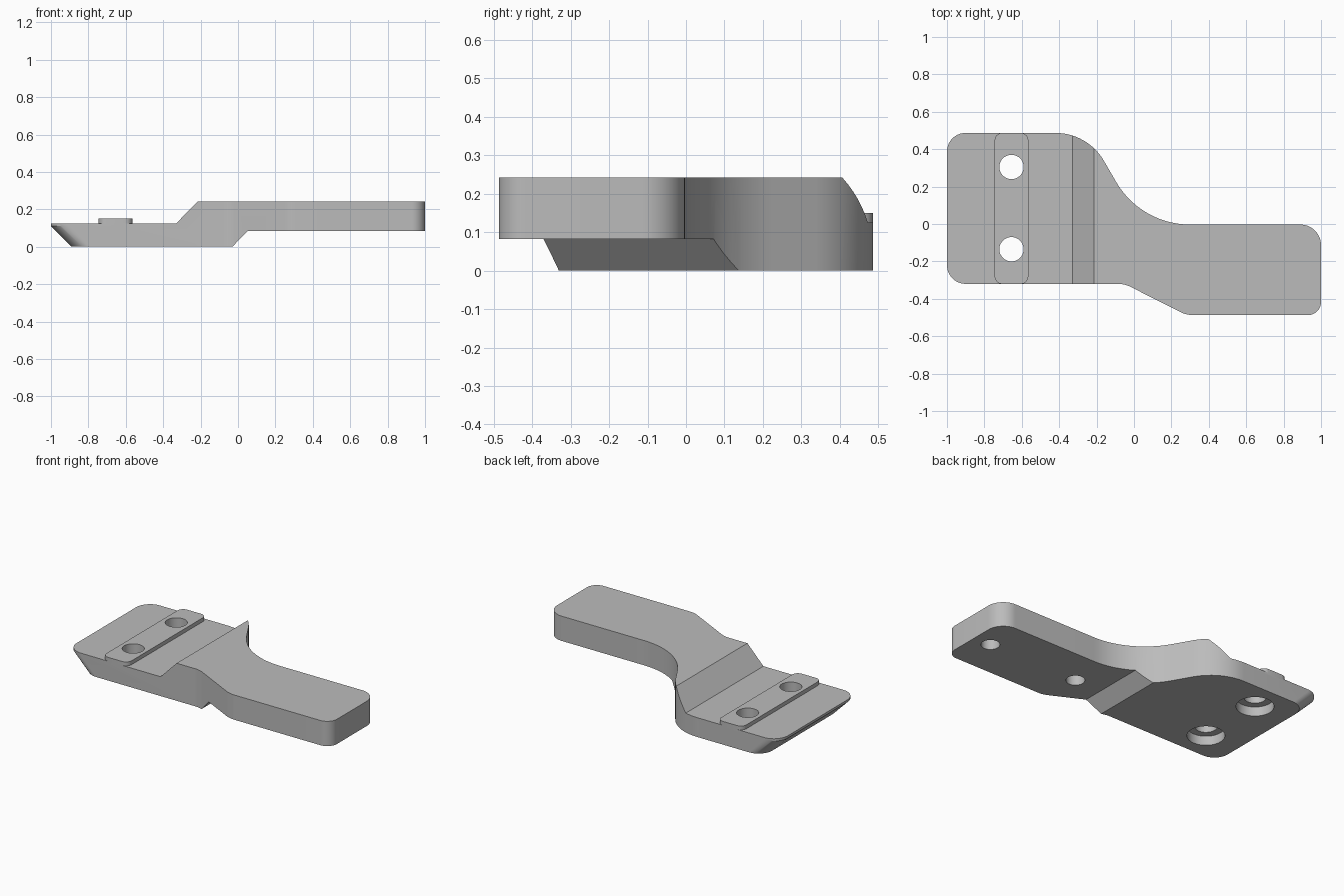
import bpy, bmesh, math
from mathutils import Vector, Matrix

cube = bpy.data.objects.get("Cube")
if cube:
    bpy.data.objects.remove(cube, do_unlink=True)

grey = bpy.data.materials.new("plain_grey")
grey.use_nodes = True
grey.diffuse_color = (0.5, 0.5, 0.5, 1)
grey.node_tree.nodes["Principled BSDF"].inputs["Base Color"].default_value = (0.5, 0.5, 0.5, 1)


def rounded(corners, steps=14):
    """Round each (x, y, radius) corner of a polygon."""
    pts = []
    for i, (x, y, r) in enumerate(corners):
        p = Vector((x, y))
        u = (Vector(corners[i - 1][:2]) - p).normalized()
        v = (Vector(corners[(i + 1) % len(corners)][:2]) - p).normalized()
        half = u.angle(v) / 2
        t = r / math.tan(half)
        c = p + (u + v).normalized() * r / math.sin(half)
        d0, d1 = p + u * t - c, p + v * t - c
        sweep = math.atan2(d0.x * d1.y - d0.y * d1.x, d0.dot(d1))
        for k in range(steps + 1):
            pts.append(c + Matrix.Rotation(sweep * k / steps, 2) @ d0)
    return pts


def prism(name, points, direction):
    """Extrude a closed loop of 3D points along a direction."""
    bm = bmesh.new()
    face = bm.faces.new([bm.verts.new(p) for p in points])
    ext = bmesh.ops.extrude_face_region(bm, geom=[face])
    moved = [g for g in ext["geom"] if isinstance(g, bmesh.types.BMVert)]
    bmesh.ops.translate(bm, verts=moved, vec=direction)
    bmesh.ops.recalc_face_normals(bm, faces=bm.faces)
    mesh = bpy.data.meshes.new(name)
    bm.to_mesh(mesh)
    bm.free()
    mesh.materials.append(grey)
    obj = bpy.data.objects.new(name, mesh)
    bpy.context.collection.objects.link(obj)
    return obj


def boolean(target, tool, operation):
    mod = target.modifiers.new("bool", "BOOLEAN")
    mod.operation, mod.solver, mod.object = operation, "EXACT", tool
    bpy.context.view_layer.objects.active = target
    bpy.ops.object.modifier_apply(modifier=mod.name)
    bpy.data.objects.remove(tool, do_unlink=True)


def drill(target, x, y, radius, z0, z1):
    ring = [(x + radius * math.cos(a), y + radius * math.sin(a), z0)
            for a in (math.tau * k / 40 for k in range(40))]
    boolean(target, prism("drill", ring, (0, 0, z1 - z0)), "DIFFERENCE")


# Plan outline of the bracket
outline = rounded([
    (-1, -0.32, 0.1), (-0.05, -0.32, 0.15), (0.28, -0.487, 0.15),
    (1, -0.487, 0.07), (1, -0.003, 0.11), (0.036, -0.003, 0.457),
    (-0.247, 0.487, 0.3), (-1, 0.487, 0.1)])
bracket = prism("offset_bracket", [(p.x, p.y, 0) for p in outline], (0, 0, 0.243))

# Stepped side profile
TOP, LOW = 0.243, 0.125
step = [(-1.2, -0.1), (-0.03 - 0.1, -0.1), (-0.03, 0), (0.05, 0.083), (1.2, 0.083),
        (1.2, 0.4), (-0.215, 0.4), (-0.215, TOP), (-0.33, LOW), (-1.2, LOW)]
boolean(bracket, prism("step_profile", [(x, -1, z) for x, z in step], (0, 2, 0)), "INTERSECT")

# Slanted end: pull the lower rim inward below a short vertical lip
bm = bmesh.new()
bm.from_mesh(bracket.data)
end_faces = [f for f in bm.faces if f.calc_center_median().x < -0.5 and abs(f.normal.z) < 0.1]
geom = set(end_faces)
for f in end_faces:
    geom.update(f.edges)
    geom.update(f.verts)
bmesh.ops.bisect_plane(bm, geom=list(geom), plane_co=(0, 0, 0.11), plane_no=(0, 0, 1))
for v in bm.verts:
    if v.co.x < -0.85 and v.co.z < 0.01:
        v.co.x += 0.11
bm.to_mesh(bracket.data)
bm.free()

# Raised locating rib across the plate
rib = rounded([(-0.745, -0.32, 0.04), (-0.565, -0.32, 0.04),
               (-0.565, 0.487, 0.04), (-0.745, 0.487, 0.04)], 8)
boolean(bracket, prism("rib", [(p.x, p.y, 0.115) for p in rib], (0, 0, 0.035)), "UNION")

# Counterbored through holes in the plate
for y in (-0.135, 0.305):
    drill(bracket, -0.655, y, 0.065, -0.1, 0.3)
    drill(bracket, -0.655, y, 0.11, -0.1, 0.06)

# Blind holes under the arm
for x in (0.24, 0.88):
    drill(bracket, x, -0.24, 0.055, 0, 0.19)

bpy.ops.object.select_all(action="DESELECT")
bracket.select_set(True)
bpy.context.view_layer.objects.active = bracket
bpy.ops.object.shade_smooth_by_angle(angle=math.radians(25))
